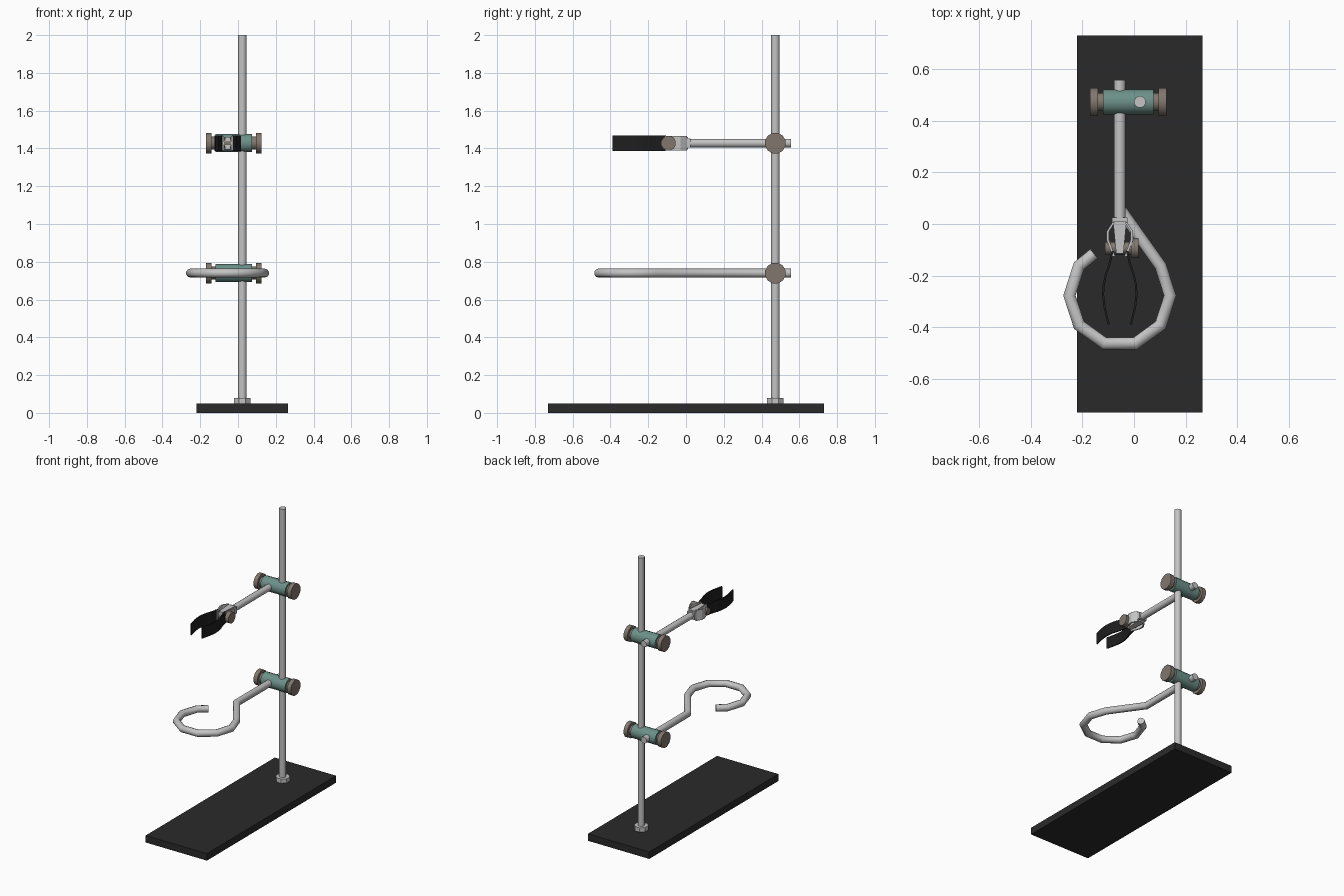
import bpy, bmesh, math
from mathutils import Vector

if "Cube" in bpy.data.objects:
    bpy.data.objects.remove(bpy.data.objects["Cube"])


def material(name, rgb):
    m = bpy.data.materials.new(name)
    m.diffuse_color = (*rgb, 1)
    m.use_nodes = True
    m.node_tree.nodes["Principled BSDF"].inputs["Base Color"].default_value = m.diffuse_color
    return m


STEEL = material("steel", (0.55, 0.55, 0.55))
BLACK = material("base black", (0.023, 0.023, 0.023))
RUBBER = material("rubber black", (0.013, 0.013, 0.014))
GREEN = material("clamp green", (0.15, 0.28, 0.25))
KNOB = material("knob brown grey", (0.22, 0.185, 0.155))


def finish(bm, name, mat, smooth=True):
    bmesh.ops.recalc_face_normals(bm, faces=bm.faces[:])
    me = bpy.data.meshes.new(name)
    bm.to_mesh(me)
    bm.free()
    me.materials.append(mat)
    ob = bpy.data.objects.new(name, me)
    bpy.context.collection.objects.link(ob)
    if smooth:
        bpy.ops.object.select_all(action='DESELECT')
        ob.select_set(True)
        bpy.context.view_layer.objects.active = ob
        bpy.ops.object.shade_smooth_by_angle(angle=math.radians(50))
    return ob


def tube(name, pts, r, mat, sides=12, smooth=True):
    """Round bar swept along a polyline with mitred corners."""
    pts = [Vector(p) for p in pts]
    bm = bmesh.new()
    rings = []
    for i, p in enumerate(pts):
        a = (p - pts[i - 1]).normalized() if i else None
        b = (pts[i + 1] - p).normalized() if i < len(pts) - 1 else None
        t = ((a or b) + (b or a)).normalized()
        up = Vector((0, 1, 0)) if abs(t.z) > 0.9 else Vector((0, 0, 1))
        side = t.cross(up).normalized()
        stretch = 1 / t.dot(a or b)
        ring = []
        for k in range(sides):
            w = 2 * math.pi * (k + 0.5) / sides
            ring.append(bm.verts.new(p + side * (r * stretch * math.cos(w)) + up * (r * math.sin(w))))
        rings.append(ring)
    for q, s in zip(rings, rings[1:]):
        for k in range(sides):
            n = (k + 1) % sides
            bm.faces.new((q[k], q[n], s[n], s[k]))
    bm.faces.new(rings[0])
    bm.faces.new(rings[-1])
    return finish(bm, name, mat, smooth)


def prism(name, outline, z0, z1, mat):
    """Plan outline extruded upwards."""
    bm = bmesh.new()
    f = bm.faces.new([bm.verts.new((x, y, z0)) for x, y in outline])
    ext = bmesh.ops.extrude_face_region(bm, geom=[f])
    bmesh.ops.translate(bm, vec=(0, 0, z1 - z0),
                        verts=[v for v in ext["geom"] if isinstance(v, bmesh.types.BMVert)])
    return finish(bm, name, mat, smooth=False)


def strip(name, path, thick, side, z0, z1, mat):
    """Bent plate: offsets from the arm axis, thickened inward, on one side."""
    outer = [(AX + side * d, y) for d, y in path]
    inner = [(AX + side * (d - thick), y) for d, y in path]
    return prism(name, outer + inner[::-1], z0, z1, mat)


AX, RX, RY = -0.055, 0.023, 0.473   # arm axis, upright position
Z_TOP, Z_RING = 1.428, 0.74

# base and upright
prism("base_plate", [(-0.22, -0.73), (0.265, -0.73), (0.265, 0.73), (-0.22, 0.73)], 0, 0.05, BLACK)
tube("upright_rod", [(RX, RY, 0.03), (RX, RY, 2.0)], 0.023, STEEL)
tube("rod_nut", [(RX, RY, 0.05), (RX, RY, 0.08)], 0.047, STEEL, 8, False)

# boss heads with a thumb knob at each end
for label, z in (("upper", Z_TOP), ("lower", Z_RING)):
    tube(label + "_boss", [(-0.12, RY, z), (0.075, RY, z)], 0.049, GREEN, 16)
    for side, end in ((-1, -0.12), (1, 0.075)):
        tube(label + "_knob_neck", [(end, RY, z), (end + side * 0.025, RY, z)], 0.036, KNOB)
        tube(label + "_knob", [(end + side * 0.02, RY, z), (end + side * 0.05, RY, z)], 0.056, KNOB)

# support ring: straight arm bending into an open ten-sided ring
ring = [(AX, 0.557, Z_RING), (AX, 0.06, Z_RING)]
for k in range(1, -5, -1):
    a = math.radians(36 * k)
    ring.append((AX + 0.195 * math.cos(a), -0.277 + 0.195 * math.sin(a), Z_RING))
a = math.radians(180)
ring.append((AX - 0.195, -0.277, Z_RING))
ring.append((AX - 0.158, -0.162, Z_RING))
ring.append((-0.155, -0.115, Z_RING))
tube("support_ring", ring, 0.024, STEEL, 10)

# gripping clamp arm
tube("clamp_arm", [(AX, 0.557, Z_TOP), (AX, 0.0, Z_TOP)], 0.023, STEEL)
prism("clamp_yoke", [(AX - 0.03, 0.025), (AX + 0.03, 0.025), (AX + 0.03, 0.0), (AX - 0.03, 0.0)],
      1.405, 1.453, STEEL)
prism("clamp_tongue", [(AX - 0.026, 0.01), (AX + 0.026, 0.01), (AX + 0.014, -0.115), (AX - 0.014, -0.115)],
      1.395, 1.46, STEEL)

# bracket cheeks and curved rubber jaws on both sides
cheek = [(0.03, 0.005), (0.052, -0.03), (0.052, -0.06), (0.028, -0.125)]
jaw = [(0.032, -0.105), (0.045, -0.16), (0.058, -0.196), (0.066, -0.235), (0.069, -0.273),
       (0.063, -0.323), (0.047, -0.39)]
for label, side in (("left", -1), ("right", 1)):
    strip(label + "_bracket", cheek, 0.010, side, 1.39, 1.466, STEEL)
    strip(label + "_jaw", jaw, 0.008, side, 1.386, 1.468, RUBBER)

# jaw tightening screw
tube("jaw_screw", [(AX - 0.058, -0.093, Z_TOP), (0.0, -0.093, Z_TOP)], 0.025, KNOB)
tube("jaw_knob", [(-0.012, -0.093, Z_TOP), (0.017, -0.093, Z_TOP)], 0.04, KNOB)
